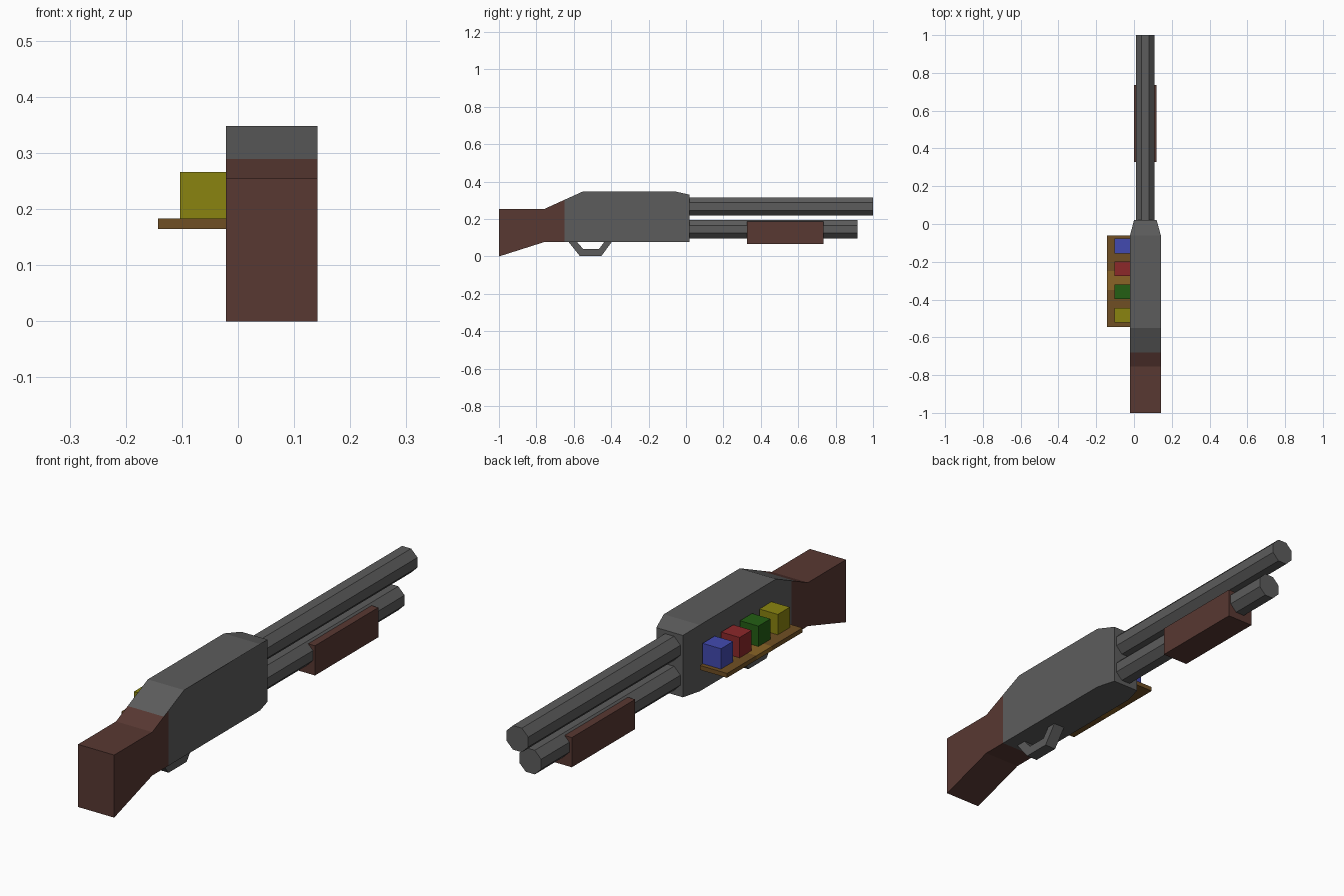
import bpy, bmesh, math
from mathutils import Matrix

if "Cube" in bpy.data.objects:
    bpy.data.objects.remove(bpy.data.objects["Cube"])


def lin(c):
    c /= 255
    return c / 12.92 if c <= 0.04045 else ((c + 0.055) / 1.055) ** 2.4


def mat(name, r, g, b):
    m = bpy.data.materials.new(name)
    m.diffuse_color = (lin(r), lin(g), lin(b), 1)
    m.use_nodes = True
    m.node_tree.nodes["Principled BSDF"].inputs["Base Color"].default_value = m.diffuse_color
    return m


GREY = mat("gunmetal grey", 92, 92, 92)
BROWN = mat("dark brown", 88, 56, 50)
TAN = mat("tan wood", 112, 79, 36)
GOLD = mat("light tan wood", 138, 100, 38)
BLUE = mat("blue", 66, 74, 176)
RED = mat("red", 140, 40, 42)
GREEN = mat("green", 36, 95, 20)
YELLOW = mat("yellow", 138, 132, 16)


def finish(bm, name, *mats):
    bmesh.ops.recalc_face_normals(bm, faces=bm.faces[:])
    me = bpy.data.meshes.new(name)
    bm.to_mesh(me)
    bm.free()
    for m in mats:
        me.materials.append(m)
    ob = bpy.data.objects.new(name, me)
    bpy.context.collection.objects.link(ob)
    return ob


def extrude_profile(pts, x0, x1):
    """Side profile of (y, z) points extruded along x."""
    bm = bmesh.new()
    f = bm.faces.new([bm.verts.new((x0, y, z)) for y, z in pts])
    r = bmesh.ops.extrude_face_region(bm, geom=[f])
    vs = [v for v in r["geom"] if isinstance(v, bmesh.types.BMVert)]
    bmesh.ops.translate(bm, verts=vs, vec=(x1 - x0, 0, 0))
    return bm


def box_bm(x0, x1, y0, y1, z0, z1):
    return extrude_profile([(y0, z0), (y1, z0), (y1, z1), (y0, z1)], x0, x1)


def cut_y(bm, y):
    bmesh.ops.bisect_plane(bm, geom=bm.verts[:] + bm.edges[:] + bm.faces[:],
                           plane_co=(0, y, 0), plane_no=(0, 1, 0))


CX = 0.06

# receiver and stock in one body, front end tapered, brown behind the cut
bm = extrude_profile([(-1, 0), (-0.755, 0.078), (-0.06, 0.078), (0.02, 0.078),
                      (0.02, 0.33), (-0.06, 0.348), (-0.55, 0.348),
                      (-0.755, 0.255), (-1, 0.255)], -0.021, 0.142)
for v in bm.verts:
    if v.co.y > 0:
        v.co.x = CX + math.copysign(0.06, v.co.x - CX)
bmesh.ops.recalc_face_normals(bm, faces=bm.faces[:])
for y in (-0.68, -0.65):
    cut_y(bm, y)
for f in bm.faces:
    limit = -0.68 if f.normal.z > 0.5 else -0.65
    f.material_index = 1 if f.calc_center_median().y < limit else 0
finish(bm, "receiver_and_stock", GREY, BROWN)

# eight-sided barrel and magazine tube
for name, z, end in (("barrel", 0.267, 1.0), ("magazine_tube", 0.145, 0.917)):
    bm = bmesh.new()
    r = 0.049 / math.cos(math.pi / 8)
    length = end
    m = (Matrix.Translation((CX, end - length / 2, z))
         @ Matrix.Rotation(math.pi / 2, 4, 'X')
         @ Matrix.Rotation(math.pi / 8, 4, 'Z'))
    bmesh.ops.create_cone(bm, cap_ends=True, segments=8, radius1=r,
                          radius2=r, depth=length, matrix=m)
    # keep a flat on top whatever the start angle of the ring
    top = [v for v in bm.verts if v.co.z > z + 0.0495]
    if top:
        bmesh.ops.rotate(bm, verts=bm.verts[:], cent=(CX, 0, z),
                         matrix=Matrix.Rotation(math.pi / 8, 3, 'Y'))
    finish(bm, name, GREY)

# sliding fore-end
finish(box_bm(0.0, 0.118, 0.327, 0.735, 0.066, 0.187), "pump_grip", BROWN)

# trigger guard
finish(extrude_profile([(-0.63, 0.08), (-0.568, 0.003), (-0.452, 0.003),
                        (-0.395, 0.08), (-0.435, 0.08), (-0.465, 0.04),
                        (-0.55, 0.04), (-0.585, 0.08)], 0.035, 0.085),
       "trigger_guard", GREY)

# shell shelf with a lighter middle band
bm = box_bm(-0.143, -0.02, -0.546, -0.06, 0.165, 0.183)
for y in (-0.35, -0.25):
    cut_y(bm, y)
for f in bm.faces:
    f.material_index = int(-0.35 < f.calc_center_median().y < -0.25)
finish(bm, "shell_shelf", TAN, GOLD)

# coloured shells standing on the shelf
for name, m, y in (("blue_shell", BLUE, -0.117), ("red_shell", RED, -0.237),
                   ("green_shell", GREEN, -0.358), ("yellow_shell", YELLOW, -0.483)):
    finish(box_bm(-0.103, -0.02, y - 0.039, y + 0.039, 0.183, 0.266), name, m)
